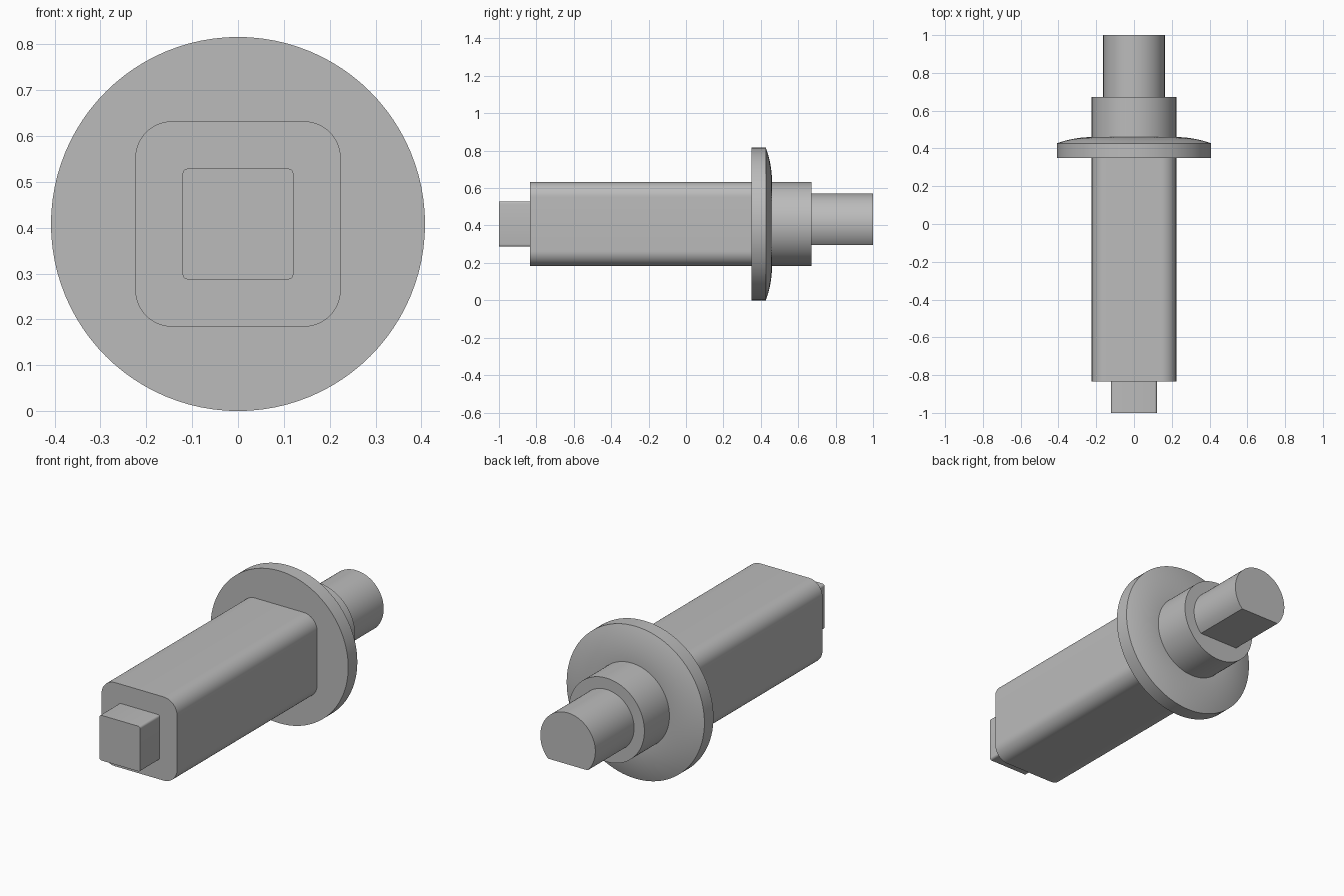
import bpy, bmesh, math

cube = bpy.data.objects.get("Cube")
if cube:
    bpy.data.objects.remove(cube, do_unlink=True)

AXIS_Z = 0.408  # height of the shaft axis

steel = bpy.data.materials.new("grey_steel")
steel.use_nodes = True
GREY = (0.5, 0.5, 0.5, 1)
steel.diffuse_color = GREY
steel.node_tree.nodes["Principled BSDF"].inputs["Base Color"].default_value = GREY


def rounded_square(half, radius, steps=12):
    """Outline of a square with rounded corners, counter-clockwise."""
    c = half - radius
    pts = []
    for k, (sx, sz) in enumerate([(1, 1), (-1, 1), (-1, -1), (1, -1)]):
        for i in range(steps + 1):
            a = math.pi / 2 * (k + i / steps)
            pts.append((sx * c + radius * math.cos(a), sz * c + radius * math.sin(a)))
    return pts


def circle(radius, start=0.0, sweep=math.tau, steps=96):
    """Full circle, or an arc closed by its chord."""
    count = steps if sweep == math.tau else steps + 1
    return [(radius * math.cos(start + sweep * i / steps),
             radius * math.sin(start + sweep * i / steps)) for i in range(count)]


def loft(name, sections):
    """Skin a closed solid through (y, outline) sections along the axis."""
    bm = bmesh.new()
    rings = [[bm.verts.new((x, y, z + AXIS_Z)) for x, z in outline]
             for y, outline in sections]
    n = len(rings[0])
    for a, b in zip(rings, rings[1:]):
        for i in range(n):
            j = (i + 1) % n
            bm.faces.new((a[i], a[j], b[j], b[i]))
    bm.faces.new(rings[0])
    bm.faces.new(rings[-1])
    bmesh.ops.recalc_face_normals(bm, faces=bm.faces)
    mesh = bpy.data.meshes.new(name)
    bm.to_mesh(mesh)
    bm.free()
    mesh.materials.append(steel)
    obj = bpy.data.objects.new(name, mesh)
    bpy.context.collection.objects.link(obj)
    bpy.ops.object.select_all(action='DESELECT')
    obj.select_set(True)
    bpy.context.view_layer.objects.active = obj
    bpy.ops.object.shade_smooth_by_angle(angle=math.radians(25))
    return obj


# Square front end and the main square body
tenon = rounded_square(0.121, 0.012, 4)
loft("front_square_end", [(-1, tenon), (-0.835, tenon)])
body = rounded_square(0.224, 0.08)
loft("square_body", [(-0.835, body), (0.35, body)])

# Flange: flat front, straight rim, gently domed back
OUTER, INNER = 0.408, 0.224
sections = [(0.35, circle(OUTER))]
for i in range(13):
    t = 1 - i / 12
    sections.append((0.46 - 0.033 * t * t, circle(INNER + (OUTER - INNER) * t)))
loft("flange", sections)

# Round collar behind the flange
collar = circle(INNER)
loft("round_collar", [(0.46, collar), (0.672, collar)])

# Rear spindle with a flat cut along its underside
flat = math.asin(0.113 / 0.163)
spindle = circle(0.163, -flat, math.pi + 2 * flat, 72)
loft("rear_spindle", [(0.672, spindle), (1, spindle)])
